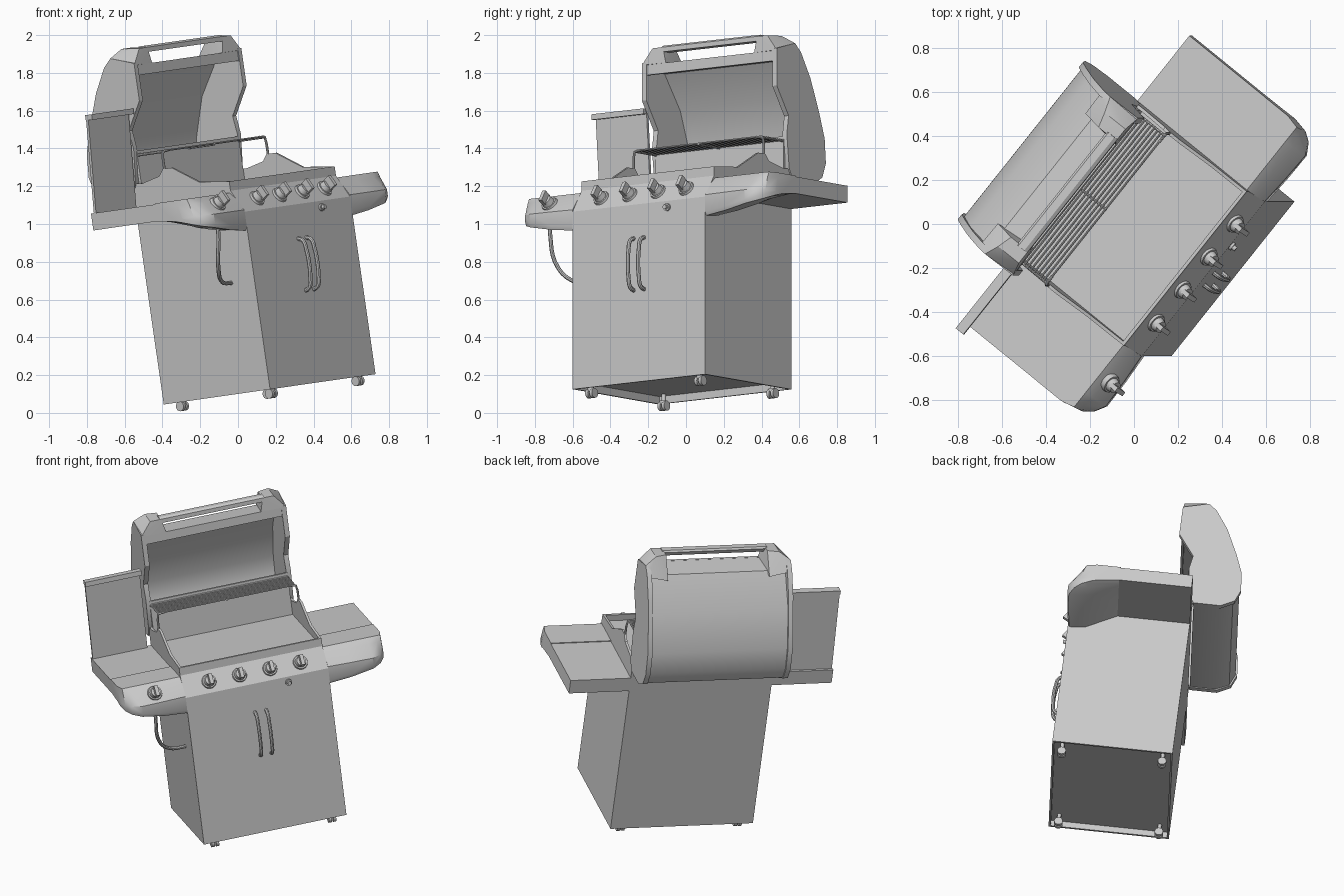
import bpy, bmesh, math
from mathutils import Matrix, Vector

cube = bpy.data.objects.get("Cube")
if cube:
    bpy.data.objects.remove(cube, do_unlink=True)

# Local frame: x along the front, y to the back, z up, origin at the cabinet's front corner.
# The whole grill stands turned and slightly tilted.
FRAME = (Matrix.Translation((0.17, -0.60, 0.125))
         @ Matrix.Rotation(math.radians(-8.15), 4, 'Y')
         @ Matrix.Rotation(math.radians(51.2), 4, 'Z'))
W, D = 0.90, 0.73
PANEL_N = Vector((0, -0.85, 0.53))


def material(name, grey):
    m = bpy.data.materials.new(name)
    m.use_nodes = True
    col = (grey, grey, grey, 1)
    m.diffuse_color = col
    m.node_tree.nodes["Principled BSDF"].inputs["Base Color"].default_value = col
    return m


STEEL = material("steel grey", 0.6)


def place(name, bm):
    bmesh.ops.recalc_face_normals(bm, faces=bm.faces)
    me = bpy.data.meshes.new(name)
    bm.to_mesh(me)
    bm.free()
    me.materials.append(STEEL)
    ob = bpy.data.objects.new(name, me)
    bpy.context.collection.objects.link(ob)
    ob.matrix_world = FRAME
    return ob


def loft(name, rings, cap=True):
    """Skin a list of equal-length closed rings of points."""
    bm = bmesh.new()
    vs = [[bm.verts.new(p) for p in r] for r in rings]
    n = len(rings[0])
    for r, s in zip(vs, vs[1:]):
        for i in range(n):
            j = (i + 1) % n
            bm.faces.new((r[i], r[j], s[j], s[i]))
    if cap:
        bm.faces.new(vs[0])
        bm.faces.new(vs[-1])
    return place(name, bm)


def extrude(name, profile, x0, x1):
    return loft(name, [[(x, y, z) for y, z in profile] for x in (x0, x1)])


def box(name, lo, hi):
    y0, z0, y1, z1 = lo[1], lo[2], hi[1], hi[2]
    return extrude(name, [(y0, z0), (y1, z0), (y1, z1), (y0, z1)], lo[0], hi[0])


def hull(name, points):
    bm = bmesh.new()
    for p in points:
        bm.verts.new(p)
    bmesh.ops.convex_hull(bm, input=bm.verts)
    return place(name, bm)


def rod(name, p, q, r, r2=None, sides=16):
    p, q = Vector(p), Vector(q)
    d = q - p
    m = Matrix.Translation((p + q) / 2) @ d.to_track_quat('Z', 'Y').to_matrix().to_4x4()
    bm = bmesh.new()
    bmesh.ops.create_cone(bm, cap_ends=True, segments=sides, radius1=r,
                          radius2=r if r2 is None else r2, depth=d.length, matrix=m)
    return place(name, bm)


def tube(name, pts, r, smooth=True):
    cu = bpy.data.curves.new(name, 'CURVE')
    cu.dimensions = '3D'
    cu.bevel_depth, cu.bevel_resolution, cu.resolution_u = r, 2, 6
    cu.use_fill_caps = True
    sp = cu.splines.new('BEZIER' if smooth else 'POLY')
    store = sp.bezier_points if smooth else sp.points
    store.add(len(pts) - 1)
    for b, p in zip(store, pts):
        if smooth:
            b.co = p
            b.handle_left_type = b.handle_right_type = 'AUTO'
        else:
            b.co = (*p, 1)
    cu.materials.append(STEEL)
    ob = bpy.data.objects.new(name, cu)
    bpy.context.collection.objects.link(ob)
    ob.matrix_world = FRAME
    bpy.ops.object.select_all(action='DESELECT')
    ob.select_set(True)
    bpy.context.view_layer.objects.active = ob
    bpy.ops.object.convert(target='MESH')


SIDES = (("left", lambda x: x), ("right", lambda x: W - x))

# Cabinet: four walls, open below, with a raised floor
t = 0.012
box("cabinet_front", (0, 0, 0), (W, t, 0.95))
box("cabinet_back", (0, D - t, 0), (W, D, 0.95))
for side, mx in SIDES:
    box("cabinet_side_" + side, (mx(0), t, 0), (mx(t), D - t, 0.95))
box("cabinet_floor", (t, t, 0.04), (W - t, D - t, 0.055))

# Casters
for x in (0.08, W - 0.08):
    for y in (0.06, D - 0.06):
        rod("caster_stem", (x, y, 0.04), (x, y, -0.01), 0.012)
        rod("caster_fork", (x, y, 0.005), (x, y, -0.012), 0.022)
        for dx in (-0.014, 0.014):
            rod("caster_wheel", (x + dx - 0.009, y, -0.022), (x + dx + 0.009, y, -0.022), 0.026)

# Sloped control panel and firebox
extrude("control_panel", [(0, 0.95), (0.075, 1.07), (D, 1.07), (D, 0.95)], 0, W)
box("firebox_front", (0, 0.075, 1.05), (W, 0.09, 1.12))
box("cooking_surface", (0.015, 0.09, 1.06), (W - 0.015, 0.68, 1.08))
box("firebox_back", (0.015, 0.68, 1.06), (W - 0.015, 0.695, 1.35))
wall = [(0.075, 1.0), (0.075, 1.12), (0.28, 1.14), (0.45, 1.235), (0.51, 1.235),
        (0.54, 1.20), (0.66, 1.175), (D, 1.18), (D, 1.0)]
for side, mx in SIDES:
    extrude("firebox_wall_" + side, wall, mx(0), mx(0.015))

# Open lid: shell, end caps, front rim
outer = [(0.60, 1.80), (0.76, 1.79), (0.905, 1.60), (0.985, 1.37),
         (1.0, 1.24), (0.97, 1.16), (0.89, 1.12), (0.735, 1.12)]
inner = [(0.735, 1.14), (0.88, 1.14), (0.95, 1.175), (0.975, 1.24),
         (0.96, 1.37), (0.882, 1.585), (0.75, 1.767), (0.60, 1.775)]
extrude("lid_shell", outer + inner, 0.02, W - 0.02)
box("lid_rim", (0.02, 0.60, 1.745), (W - 0.02, 0.615, 1.80))
cap = [(0.595, 1.81), (0.75, 1.853), (0.80, 1.81), (0.88, 1.68), (0.955, 1.50), (1.0, 1.37),
       (1.01, 1.24), (0.98, 1.16), (0.90, 1.115), (0.735, 1.115), (0.70, 1.18),
       (0.68, 1.36), (0.695, 1.46), (0.595, 1.61)]
for side, mx in SIDES:
    extrude("lid_cap_" + side, cap, mx(-0.008), mx(0.022))
    # Handle mount rising from the cap
    hull("handle_mount_" + side, [
        (mx(-0.008), 0.595, 1.80), (mx(-0.008), 0.75, 1.853), (mx(-0.008), 0.80, 1.80),
        (mx(0.06), 0.60, 1.885), (mx(0.06), 0.72, 1.895), (mx(0.13), 0.60, 1.885),
        (mx(0.13), 0.70, 1.895), (mx(0.15), 0.60, 1.80), (mx(0.13), 0.80, 1.77)])
extrude("lid_handle", [(0.60, 1.86), (0.60, 1.885), (0.615, 1.895), (0.65, 1.895),
                       (0.66, 1.885), (0.65, 1.86)], 0.12, W - 0.12)

# Warming rack
rows = 10
for i in range(rows):
    y = 0.505 + 0.17 * i / (rows - 1)
    rod("rack_rod", (0.02, y, 1.33), (W - 0.02, y, 1.33), 0.005, sides=8)
for x in (0.02, W / 2, W - 0.02):
    rod("rack_crossbar", (x, 0.50, 1.325), (x, 0.685, 1.325), 0.006, sides=8)
for side, mx in SIDES:
    tube("rack_leg_" + side, [(mx(0.06), 0.505, 1.33), (mx(0.015), 0.505, 1.325),
                              (mx(0.008), 0.505, 1.29), (mx(0.008), 0.505, 1.22)], 0.007, False)

# Side shelves: flat tray behind a rounded front
# Columns: outward reach, front setback, bottom height, top height
stations = [(0, 0, 0.85, 1.06), (0.14, -0.01, 0.865, 1.06), (0.28, -0.015, 0.89, 1.06),
            (0.335, 0.015, 0.905, 1.06), (0.365, 0.055, 0.92, 1.06), (0.38, 0.12, 0.94, 1.06)]
for side, mx in SIDES:
    rings = []
    for reach, y, low, top in stations:
        crest = max(0.085, y + 0.03)
        rings.append([(mx(-reach), *p) for p in (
            (y + 0.01, low), (y, low + 0.02), (y, 0.96), (y + (crest - y) * 0.6, 1.03),
            (crest, top), (0.29, top), (0.29, 0.965), (crest + 0.02, low + 0.01))])
    loft("shelf_front_" + side, rings)
    box("shelf_tray_" + side, (mx(0), 0.29, 0.965), (mx(-0.38), D, 1.055))

# Raised side cover on the left-hand shelf
extrude("side_cover", [(0.70, 1.05), (0.715, 1.05), (0.675, 1.57), (0.66, 1.57)], -0.375, -0.03)
extrude("side_cover_lip", [(0.63, 1.545), (0.675, 1.55), (0.675, 1.575), (0.63, 1.575)],
        -0.38, -0.025)

# Control knobs: bezel, skirt and grip
up = Vector((0, 0.53, 0.85))
for x, y, z in [(k, 0.038, 1.01) for k in (0.165, 0.358, 0.55, 0.742)] + [(-0.18, 0.028, 1.01)]:
    c = Vector((x, y, z))
    rod("knob_bezel", c - PANEL_N * 0.01, c + PANEL_N * 0.012, 0.048, 0.042, 24)
    rod("knob_skirt", c + PANEL_N * 0.012, c + PANEL_N * 0.04, 0.034, 0.028, 20)
    hull("knob_grip", [c + PANEL_N * h + up * s + Vector((w, 0, 0))
                       for h in (0.03, 0.075) for s in (-0.032, 0.032) for w in (-0.011, 0.011)])

# Igniter button
rod("igniter_base", (0.645, 0, 0.915), (0.645, -0.012, 0.915), 0.02)
rod("igniter_button", (0.645, -0.01, 0.915), (0.645, -0.028, 0.915), 0.012)

# Door handles
for x in (0.415, 0.485):
    tube("door_handle", [(x, 0.005, 0.77), (x, -0.03, 0.755), (x, -0.045, 0.70), (x, -0.05, 0.63),
                         (x, -0.045, 0.56), (x, -0.03, 0.505), (x, 0.005, 0.49)], 0.011)

# Gas hose under the left-hand shelf
tube("gas_hose", [(-0.19, 0.045, 0.93), (-0.19, 0.045, 0.86), (-0.175, 0.09, 0.68),
                  (-0.10, 0.14, 0.60), (0.005, 0.16, 0.585)], 0.011)

# Smooth rounded parts, keep edges sharp
bpy.ops.object.select_all(action='DESELECT')
for ob in bpy.context.scene.objects:
    if ob.type == 'MESH':
        ob.select_set(True)
        bpy.context.view_layer.objects.active = ob
bpy.ops.object.shade_smooth_by_angle(angle=math.radians(30))
